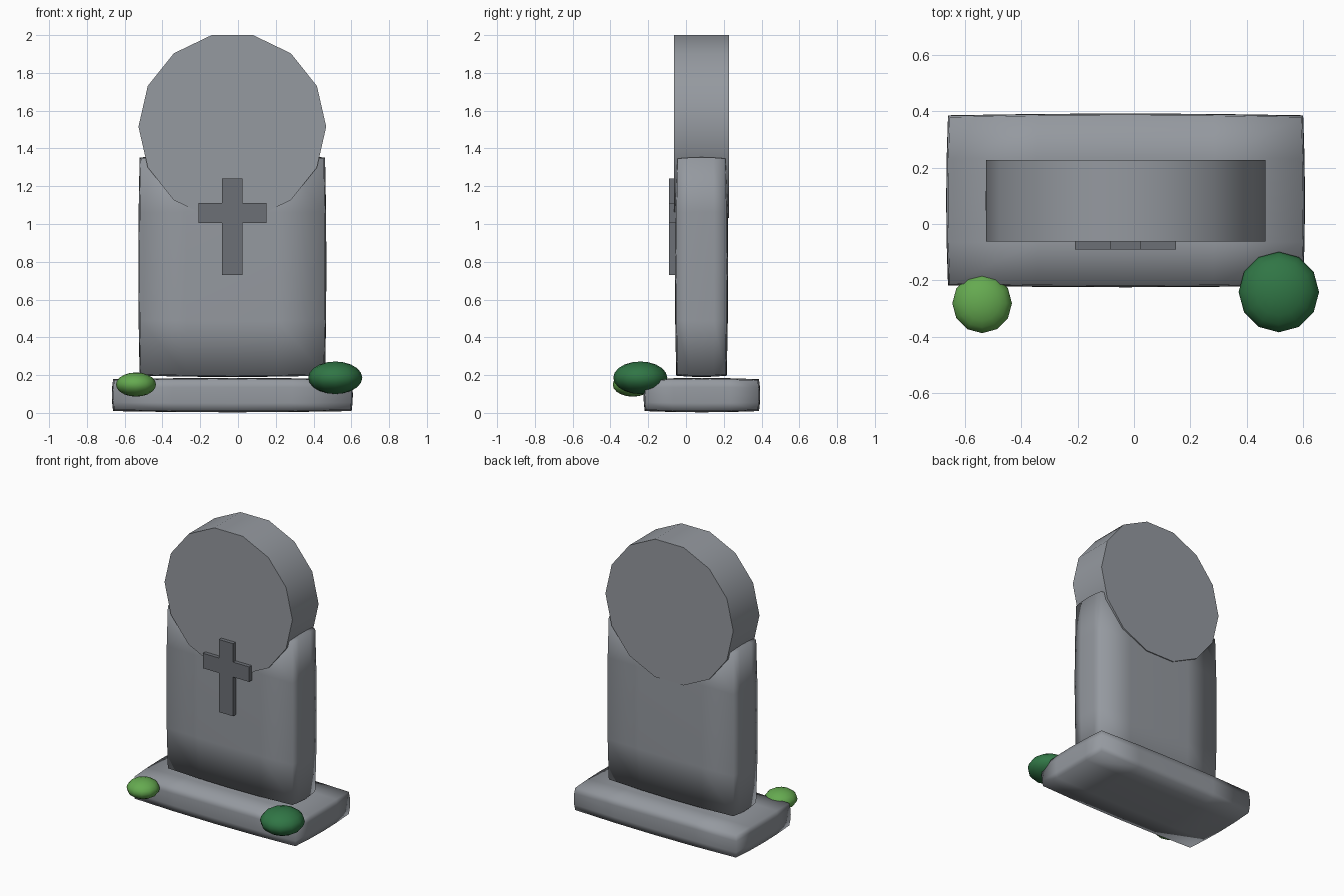
import bpy, bmesh, math

if "Cube" in bpy.data.objects:
    bpy.data.objects.remove(bpy.data.objects["Cube"])


def material(name, rgb):
    m = bpy.data.materials.new(name)
    m.diffuse_color = (*rgb, 1)
    m.use_nodes = True
    m.node_tree.nodes["Principled BSDF"].inputs["Base Color"].default_value = m.diffuse_color
    return m


def add_object(name, bm, mat, smooth_angle=None):
    bmesh.ops.recalc_face_normals(bm, faces=bm.faces[:])
    mesh = bpy.data.meshes.new(name)
    bm.to_mesh(mesh)
    bm.free()
    mesh.materials.append(mat)
    ob = bpy.data.objects.new(name, mesh)
    bpy.context.collection.objects.link(ob)
    if smooth_angle is not None:
        bpy.ops.object.select_all(action='DESELECT')
        ob.select_set(True)
        bpy.context.view_layer.objects.active = ob
        bpy.ops.object.shade_smooth_by_angle(angle=math.radians(smooth_angle))
    return ob


def pillow_box(name, center, half, bulge, mat):
    """Box whose faces and edges swell outwards slightly."""
    bm = bmesh.new()
    bmesh.ops.create_cube(bm, size=2)
    bmesh.ops.subdivide_edges(bm, edges=bm.edges[:], cuts=3, use_grid_fill=True)
    for v in bm.verts:
        c = v.co.copy()
        for i in range(3):
            a, b = c[(i + 1) % 3], c[(i + 2) % 3]
            swell = bulge * (1 - (a * a + b * b) / 2)
            v.co[i] = center[i] + c[i] * (half[i] + swell)
    for f in bm.faces:
        f.smooth = True
    return add_object(name, bm, mat)


def extrude_profile(name, points, y_front, y_back, mat, smooth_angle=None):
    """Prism from an x-z outline, running along y."""
    bm = bmesh.new()
    face = bm.faces.new([bm.verts.new((x, y_front, z)) for x, z in points])
    ext = bmesh.ops.extrude_face_region(bm, geom=[face], use_keep_orig=True)
    new = [g for g in ext['geom'] if isinstance(g, bmesh.types.BMVert)]
    bmesh.ops.translate(bm, verts=new, vec=(0, y_back - y_front, 0))
    return add_object(name, bm, mat, smooth_angle)


def bush(name, center, radius, height, mat):
    bm = bmesh.new()
    bmesh.ops.create_uvsphere(bm, u_segments=12, v_segments=10, radius=1)
    bmesh.ops.scale(bm, verts=bm.verts[:], vec=(radius, radius, height))
    bmesh.ops.translate(bm, verts=bm.verts[:], vec=center)
    for f in bm.faces:
        f.smooth = True
    return add_object(name, bm, mat)


stone = material("stone", (0.30, 0.32, 0.35))
dark_stone = material("dark_stone", (0.15, 0.16, 0.18))
light_green = material("light_green", (0.13, 0.40, 0.08))
dark_green = material("dark_green", (0.03, 0.18, 0.06))

CX = -0.03

# Plinth and upright slab
pillow_box("plinth", (CX, 0.084, 0.094), (0.625, 0.296, 0.078), 0.013, stone)
pillow_box("slab", (CX, 0.082, 0.775), (0.484, 0.127, 0.571), 0.014, stone)

# Round head: 14-sided disc
disc = [(CX + 0.497 * math.cos(k * math.tau / 14),
         1.515 + 0.497 * math.sin(k * math.tau / 14)) for k in range(14)]
extrude_profile("round_head", disc, -0.063, 0.228, stone, 30)

# Cross on the front: one half outline, mirrored
half = [(0.055, 1.24), (0.055, 1.11), (0.18, 1.11),
        (0.18, 1.005), (0.055, 1.005), (0.055, 0.73)]
cross = [(CX + x, z) for x, z in half] + [(CX - x, z) for x, z in reversed(half)]
extrude_profile("cross", cross, -0.09, -0.045, dark_stone)

# Bushes at the front corners
bush("small_bush", (-0.54, -0.282, 0.15), 0.106, 0.064, light_green)
bush("large_bush", (0.515, -0.242, 0.186), 0.143, 0.086, dark_green)
